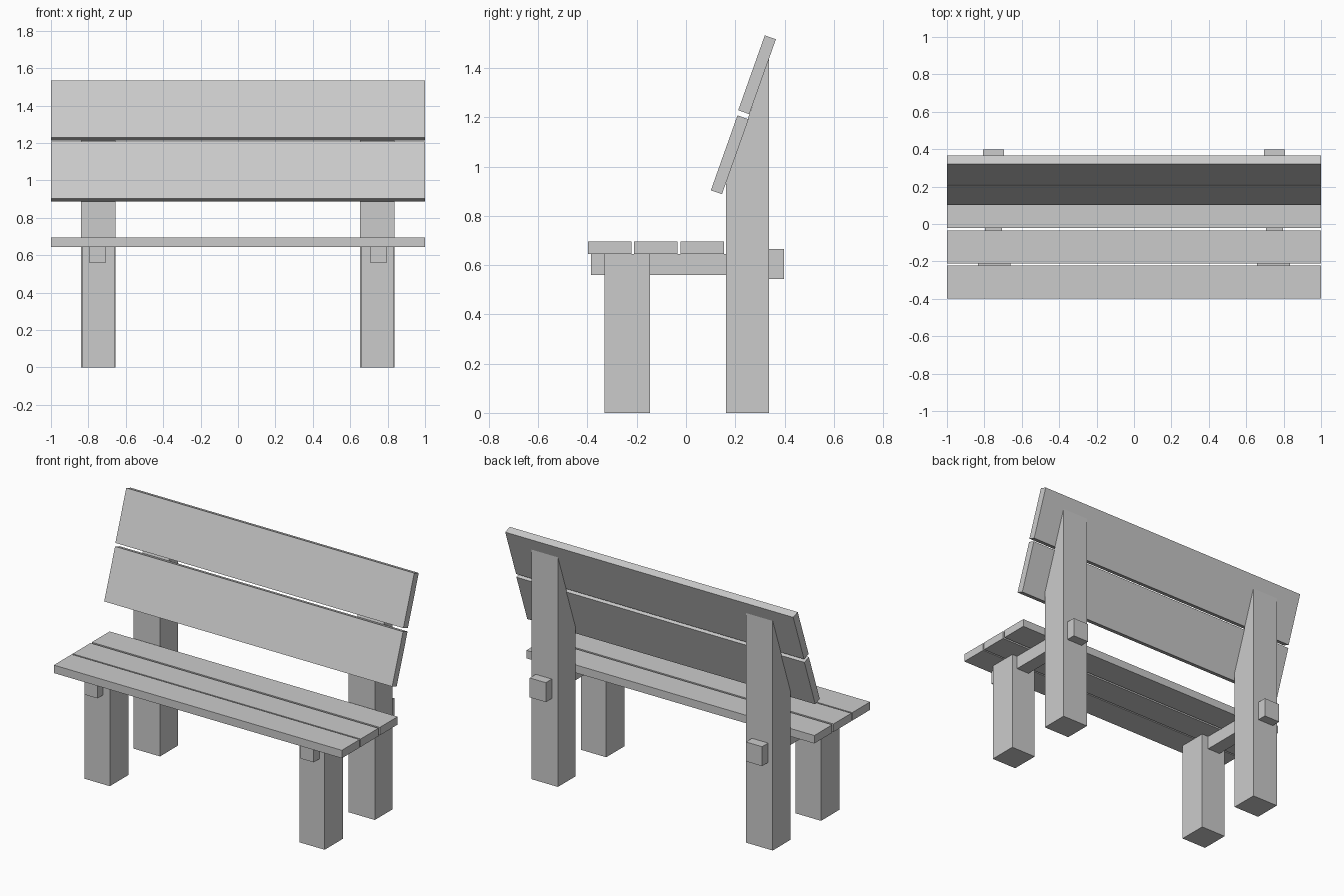
import bpy
import bmesh

if "Cube" in bpy.data.objects:
    bpy.data.objects.remove(bpy.data.objects["Cube"])


def prism(name, profile, x0, x1):
    """Extrude a (y, z) side profile along x."""
    bm = bmesh.new()
    face = bm.faces.new([bm.verts.new((x0, y, z)) for y, z in profile])
    out = bmesh.ops.extrude_face_region(bm, geom=[face])
    verts = [v for v in out["geom"] if isinstance(v, bmesh.types.BMVert)]
    bmesh.ops.translate(bm, verts=verts, vec=(x1 - x0, 0, 0))
    bmesh.ops.recalc_face_normals(bm, faces=bm.faces)
    mesh = bpy.data.meshes.new(name)
    bm.to_mesh(mesh)
    bm.free()
    obj = bpy.data.objects.new(name, mesh)
    bpy.context.collection.objects.link(obj)
    return obj


def rect(y0, y1, z0, z1):
    return [(y0, z0), (y1, z0), (y1, z1), (y0, z1)]


# Seat slats
for i, y in enumerate((-0.398, -0.212, -0.022)):
    prism(f"seat_slat_{i + 1}", rect(y, y + 0.177, 0.645, 0.695), -1, 1)

# Tilted backrest slats
for i, (y, z) in enumerate(((0.101, 0.904), (0.212, 1.229))):
    dy, dz = 0.108, 0.304   # along the slat
    ty, tz = 0.045, -0.016  # through its thickness
    prism(f"back_slat_{i + 1}",
          [(y, z), (y + ty, z + tz), (y + ty + dy, z + tz + dz), (y + dy, z + dz)],
          -1, 1)

# Legs, seat beams and the beam ends behind the rear legs
rear_leg = [(0.162, 0), (0.338, 0), (0.338, 1.445), (0.162, 0.938)]
for side, x in (("left", -0.747), ("right", 0.745)):
    prism(f"front_leg_{side}", rect(-0.33, -0.147, 0, 0.645), x - 0.088, x + 0.088)
    prism(f"rear_leg_{side}", rear_leg, x - 0.092, x + 0.092)
for side, x in (("left", -0.751), ("right", 0.751)):
    prism(f"seat_beam_{side}", rect(-0.386, 0.165, 0.56, 0.645), x - 0.045, x + 0.045)
    prism(f"beam_end_{side}", rect(0.336, 0.398, 0.544, 0.666), x - 0.056, x + 0.056)
